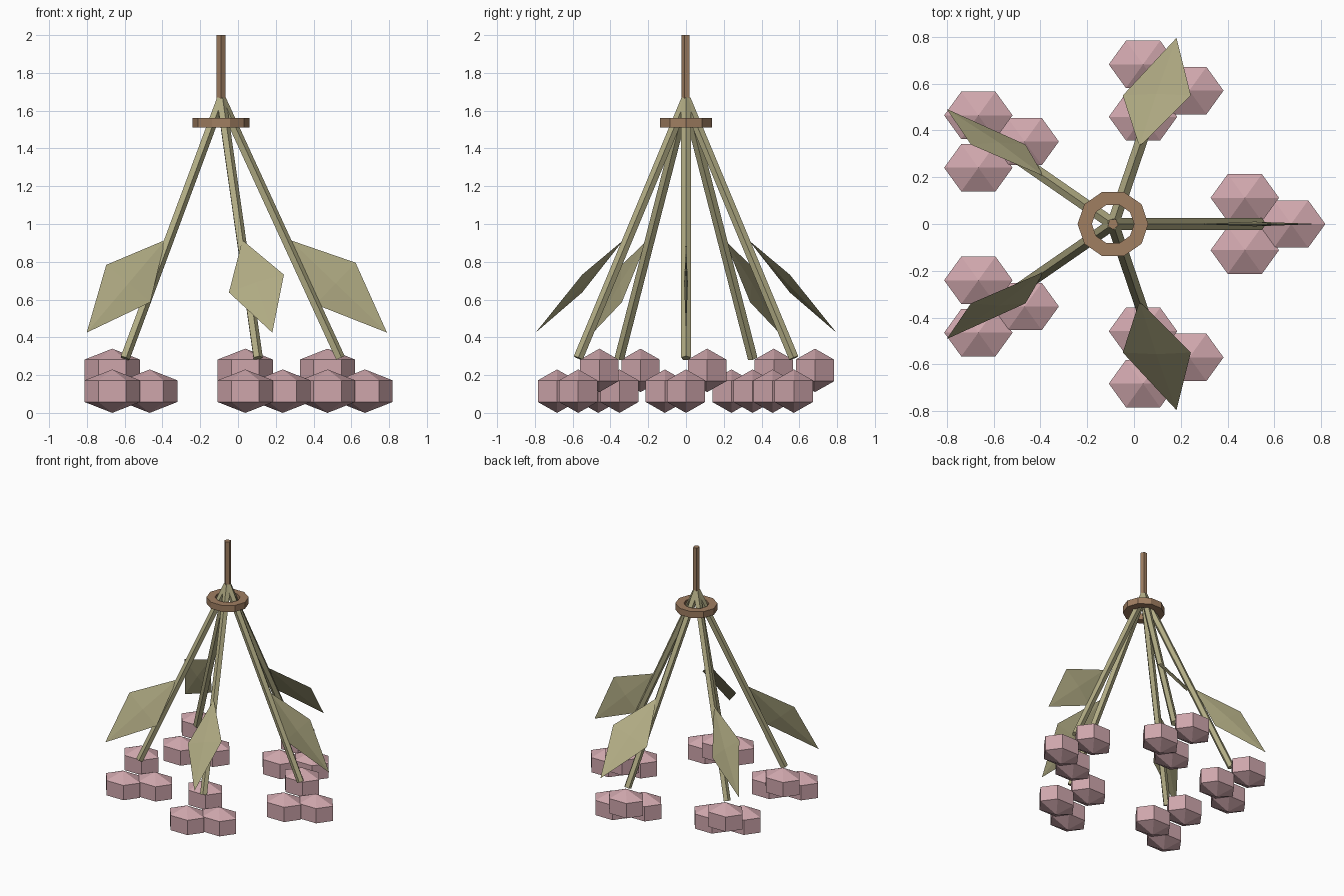
import bpy
import bmesh
from math import cos, sin, pi
from mathutils import Vector, Matrix

cube = bpy.data.objects.get("Cube")
if cube:
    bpy.data.objects.remove(cube, do_unlink=True)

AXIS_X = -0.09          # hanging rod position
REACH = (0.63, 0.60)    # stem spread along x and y


def material(name, rgb):
    mat = bpy.data.materials.new(name)
    mat.use_nodes = True
    color = (*rgb, 1)
    mat.diffuse_color = color
    mat.node_tree.nodes["Principled BSDF"].inputs["Base Color"].default_value = color
    return mat


khaki = material("dry_stem_khaki", (0.44, 0.41, 0.23))
brown = material("wood_brown", (0.35, 0.21, 0.12))
pink = material("dusty_pink", (0.62, 0.38, 0.41))


def finish(name, bm, mat):
    bmesh.ops.recalc_face_normals(bm, faces=bm.faces)
    mesh = bpy.data.meshes.new(name)
    bm.to_mesh(mesh)
    bm.free()
    mesh.materials.append(mat)
    obj = bpy.data.objects.new(name, mesh)
    bpy.context.collection.objects.link(obj)
    return obj


def rod(name, start, end, radius, mat, sides=5):
    """Straight low-poly bar between two points."""
    start, end = Vector(start), Vector(end)
    line = end - start
    turn = line.to_track_quat('Z', 'Y').to_matrix().to_4x4()
    bm = bmesh.new()
    bmesh.ops.create_cone(bm, cap_ends=True, segments=sides, radius1=radius,
                          radius2=radius, depth=line.length,
                          matrix=Matrix.Translation((start + end) / 2) @ turn)
    return finish(name, bm, mat)


def ring(name, outer, inner, low, high, sides, mat):
    """Square-section band around the rod."""
    bm = bmesh.new()
    section = [(outer, low), (outer, high), (inner, high), (inner, low)]
    loops = []
    for i in range(sides):
        a = 2 * pi * i / sides
        loops.append([bm.verts.new((AXIS_X + r * 1.05 * cos(a), r * sin(a), z))
                      for r, z in section])
    for i in range(sides):
        here, there = loops[i], loops[(i + 1) % sides]
        for j in range(4):
            k = (j + 1) % 4
            bm.faces.new((here[j], there[j], there[k], here[k]))
    return finish(name, bm, mat)


def berry(name, center):
    """Six-sided, three-ring ball with pointed top and bottom."""
    bm = bmesh.new()
    bmesh.ops.create_uvsphere(bm, u_segments=6, v_segments=3, radius=1,
                              matrix=Matrix.Rotation(pi / 6, 4, 'Z'))
    bmesh.ops.scale(bm, vec=(0.169, 0.135, 0.115), verts=bm.verts)
    bmesh.ops.translate(bm, vec=center, verts=bm.verts)
    return finish(name, bm, pink)


def leaf(name, base, tip):
    """Thin four-cornered blade with a slight swell in the middle."""
    base, tip = Vector(base), Vector(tip)
    along = tip - base
    side = along.cross(Vector((0, 1, 0))).normalized()
    swell = along.cross(side).normalized() * 0.01
    mid = base.lerp(tip, 0.47)
    bm = bmesh.new()
    rim = [bm.verts.new(p) for p in
           (base, mid + side * 0.153, tip, mid - side * 0.153)]
    for bulge in (swell, -swell):
        peak = bm.verts.new(mid + bulge)
        for i in range(4):
            bm.faces.new((rim[i], rim[(i + 1) % 4], peak))
    return finish(name, bm, khaki)


# Rod and ring at the top
rod("hanging_rod", (AXIS_X, 0, 1.65), (AXIS_X, 0, 2.0), 0.024, brown)
ring("binding_ring", 0.144, 0.086, 1.51, 1.56, 10, brown)

# Five splayed stems, each with a leaf and a cluster of three berries
cluster = [(0.132, 0, 0.115), (-0.066, 0.112, 0.225), (-0.066, -0.112, 0.115)]
for n in range(5):
    a = 2 * pi * n / 5

    def spoke(share, z):
        return Vector((AXIS_X + REACH[0] * share * cos(a), REACH[1] * share * sin(a), z))

    rod(f"stem_{n + 1}", spoke(0, 1.66), spoke(1, 0.29), 0.027, khaki)
    leaf(f"leaf_{n + 1}", spoke(0.58, 0.915), spoke(1.395, 0.425))
    foot = spoke(1, 0)
    for m, offset in enumerate(cluster):
        berry(f"berry_{n + 1}_{m + 1}", foot + Vector(offset))
